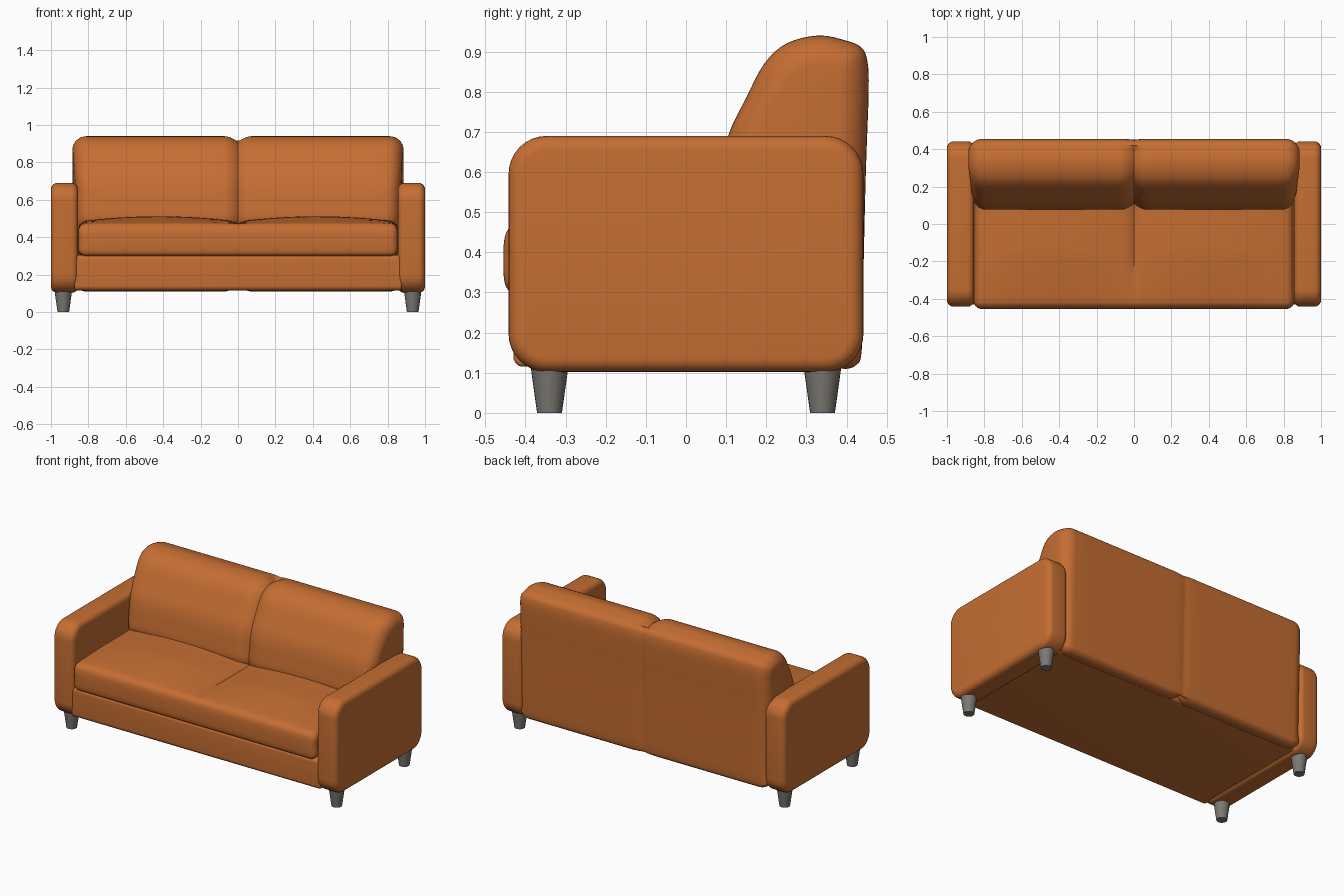
import bpy, bmesh, math
from mathutils import Vector

if "Cube" in bpy.data.objects:
    bpy.data.objects.remove(bpy.data.objects["Cube"])


def material(name, rgb):
    m = bpy.data.materials.new(name)
    m.diffuse_color = (*rgb, 1)
    m.use_nodes = True
    m.node_tree.nodes["Principled BSDF"].inputs["Base Color"].default_value = m.diffuse_color
    return m


LEATHER = material("tan leather", (0.56, 0.155, 0.032))
METAL = material("grey leg", (0.20, 0.19, 0.17))


def finish(bm, name, mat, angle=40):
    bmesh.ops.recalc_face_normals(bm, faces=bm.faces[:])
    me = bpy.data.meshes.new(name)
    bm.to_mesh(me)
    bm.free()
    me.materials.append(mat)
    ob = bpy.data.objects.new(name, me)
    bpy.context.collection.objects.link(ob)
    bpy.ops.object.select_all(action='DESELECT')
    ob.select_set(True)
    bpy.context.view_layer.objects.active = ob
    bpy.ops.object.shade_smooth_by_angle(angle=math.radians(angle))
    return ob


def rounded_box(name, lo, hi, side_r, edge_r):
    """Box whose side-view corners get side_r, then all rims get edge_r."""
    bm = bmesh.new()
    bmesh.ops.create_cube(bm, size=1)
    for v in bm.verts:
        v.co = Vector([(a + b) / 2 + c * (b - a) for a, b, c in zip(lo, hi, v.co)])
    along_x = [e for e in bm.edges if abs(e.verts[0].co.x - e.verts[1].co.x) > 1e-4]
    bmesh.ops.bevel(bm, geom=along_x, offset=side_r, segments=8, profile=0.5, affect='EDGES')
    rims = [e for e in bm.edges if abs(e.verts[0].co.x - e.verts[1].co.x) < 1e-4]
    bmesh.ops.bevel(bm, geom=rims, offset=edge_r, segments=5, profile=0.5, affect='EDGES')
    return finish(bm, name, LEATHER)


def smooth_ring(pts, n=4):
    """Closed Catmull-Rom curve through (y, z) points."""
    out, k = [], len(pts)
    for i in range(k):
        a, b, c, d = (Vector(pts[(i + j) % k]) for j in (-1, 0, 1, 2))
        for s in range(n):
            t = s / n
            out.append(0.5 * (2 * b + (c - a) * t + (2 * a - 5 * b + 4 * c - d) * t * t
                              + (3 * b - a - 3 * c + d) * t ** 3))
    return out


def loft(name, ring, half, r, warp):
    """Sweep ring along x with rounded ends; warp(x, p, inset) shapes each point."""
    side = [(x, 0) for x in (0.012, 0.025, 0.04, 0.055, 0.07, 0.11, 0.18, 0.28, 0.4, 0.52, 0.63, 0.73)]
    for i in range(9):
        a = math.radians(i * 11.25)
        side.append((half - r + r * math.sin(a), r * (1 - math.cos(a))))
    stations = [(-x, s) for x, s in reversed(side)] + [(0, 0)] + side
    bm = bmesh.new()
    rows = [[bm.verts.new(warp(x, p, s)) for p in ring] for x, s in stations]
    n = len(ring)
    for A, B in zip(rows, rows[1:]):
        for i in range(n):
            j = (i + 1) % n
            bm.faces.new((A[i], A[j], B[j], B[i]))
    bm.faces.new(rows[0])
    bm.faces.new(rows[-1])
    return finish(bm, name, LEATHER)


def pull(p, c, amount):
    d = c - p
    return p + d * min(amount / max(d.length, 1e-6), 0.85)


def crease(x, w):
    return max(0, 1 - abs(x) / w) ** 2


# Backrest with centre crease
def back_warp(x, p, inset):
    t = min(max((p.y - 0.15) / 0.4, 0), 1)
    spine = Vector((0.39 - 0.09 * t, min(max(p.y, 0.2), 0.80)))
    q = pull(p, spine, inset + crease(x, 0.075) * (0.005 if p.x > 0.42 else 0.032))
    taper = 1 - 0.14 * max(0, 0.3 - q.x) * (abs(x) / 0.885) ** 4
    return (x * taper, q.x, q.y)


back_profile = [(0.39, 0.11), (0.425, 0.12), (0.438, 0.16), (0.442, 0.35), (0.448, 0.6),
                (0.455, 0.8), (0.452, 0.875), (0.437, 0.91), (0.40, 0.927), (0.33, 0.94),
                (0.25, 0.92), (0.195, 0.87), (0.15, 0.785), (0.105, 0.69), (0.085, 0.58),
                (0.085, 0.47), (0.20, 0.36), (0.33, 0.25), (0.35, 0.13)]
loft("backrest", smooth_ring(back_profile), 0.885, 0.075, back_warp)


# Seat cushion, crowned on each half with a dip in the middle
def seat_warp(x, p, inset):
    q = pull(p, Vector((min(max(p.x, -0.39), 0.15), 0.385)), inset)
    depth = min(max((q.x + 0.45) / 0.3, 0), 1)
    if q.y > 0.42:
        crown = 0.03 * math.sin(math.pi * min(abs(x) / 0.85, 1)) ** 0.8
        q.y += depth * (crown - 0.012 * crease(x, 0.06))
    return (x, q.x, q.y)


seat_profile = [(-0.40, 0.30), (-0.437, 0.303), (-0.452, 0.325), (-0.455, 0.38), (-0.452, 0.435),
                (-0.437, 0.462), (-0.40, 0.474), (-0.25, 0.48), (-0.1, 0.481), (0.05, 0.481),
                (0.18, 0.478), (0.2, 0.40), (0.18, 0.30), (0, 0.30), (-0.2, 0.30)]
loft("seat_cushion", smooth_ring(seat_profile), 0.853, 0.04, seat_warp)

# Base frame under the seat
rounded_box("base", (-0.875, -0.43, 0.115), (0.875, 0.38, 0.305), 0.025, 0.01)

# Arms and tapered legs
for s, side in ((-1, "left"), (1, "right")):
    x0, x1 = sorted((s * 0.855, s * 1.0))
    rounded_box(side + "_arm", (x0, -0.442, 0.102), (x1, 0.442, 0.69), 0.095, 0.035)
    for y, end in ((-0.34, "front"), (0.34, "back")):
        bm = bmesh.new()
        bmesh.ops.create_cone(bm, cap_ends=True, segments=24, radius1=0.031, radius2=0.047, depth=0.115)
        bmesh.ops.translate(bm, verts=bm.verts[:], vec=(s * 0.934, y, 0.0575))
        finish(bm, f"{side}_{end}_leg", METAL)
